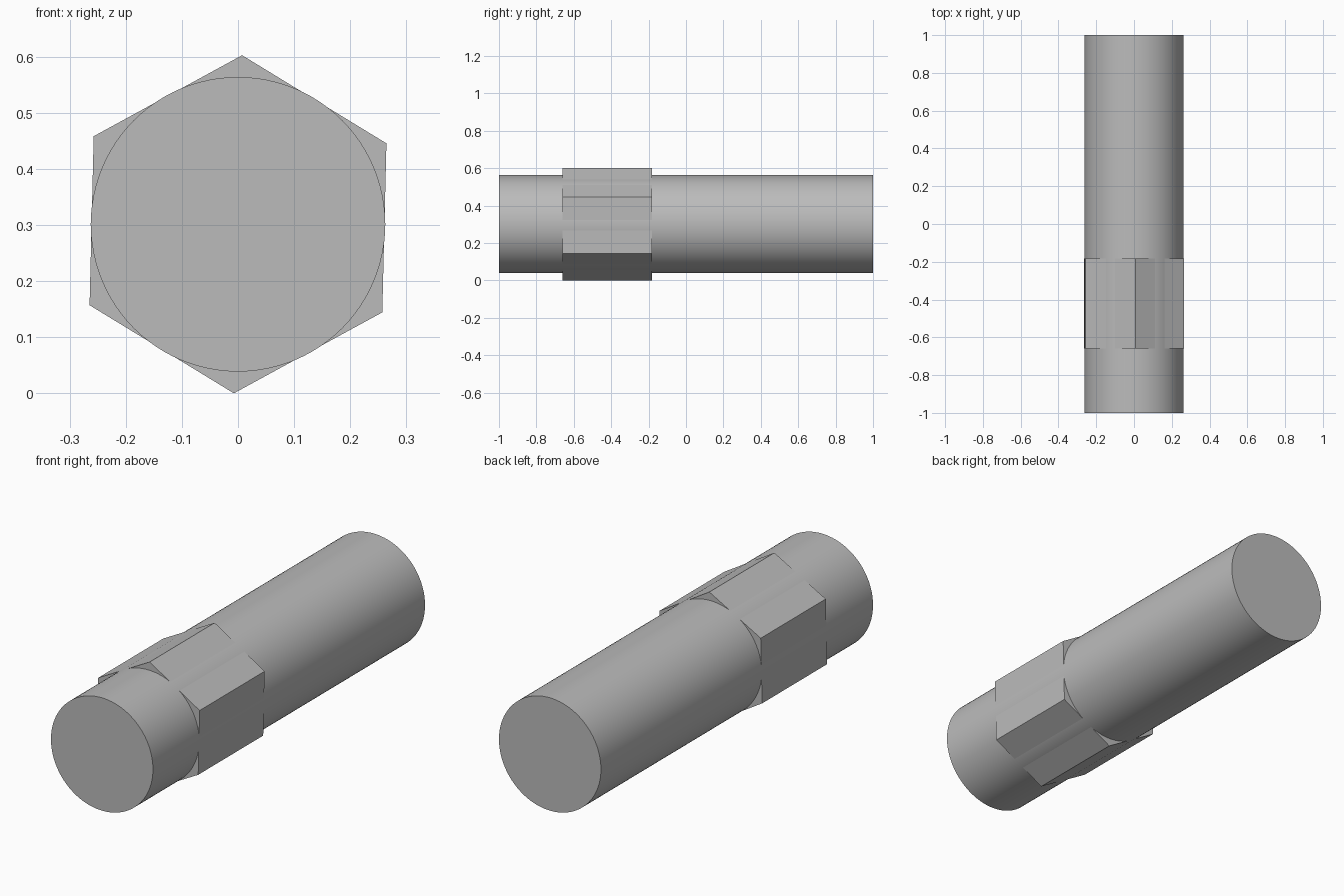
import bpy
import math
from mathutils import Matrix

cube = bpy.data.objects.get("Cube")
if cube:
    bpy.data.objects.remove(cube, do_unlink=True)

AXIS_HEIGHT = 0.301

steel = bpy.data.materials.new("grey steel")
steel.use_nodes = True
grey = (0.5, 0.5, 0.5, 1)
steel.diffuse_color = grey
steel.node_tree.nodes["Principled BSDF"].inputs["Base Color"].default_value = grey


def prism(name, sides, radius, y_front, y_back, turn=0):
    """Closed prism along y, turned clockwise as seen from the front."""
    bpy.ops.mesh.primitive_cylinder_add(
        vertices=sides, radius=radius, depth=y_back - y_front)
    obj = bpy.context.object
    obj.name = name
    # Lay the prism along y with a corner at the top
    obj.data.transform(Matrix.Rotation(math.radians(turn), 4, 'Y')
                       @ Matrix.Rotation(math.radians(90), 4, 'X'))
    obj.location = (0, (y_front + y_back) / 2, AXIS_HEIGHT)
    obj.data.materials.append(steel)
    bpy.ops.object.shade_smooth_by_angle(angle=math.radians(30))
    return obj


# Round rod running the full length
prism("round_shaft", 96, 0.2625, -1, 1)

# Hexagonal collar whose flats sit just below the rod surface
prism("hex_collar", 6, 0.3013, -0.66, -0.182, turn=1.4)
